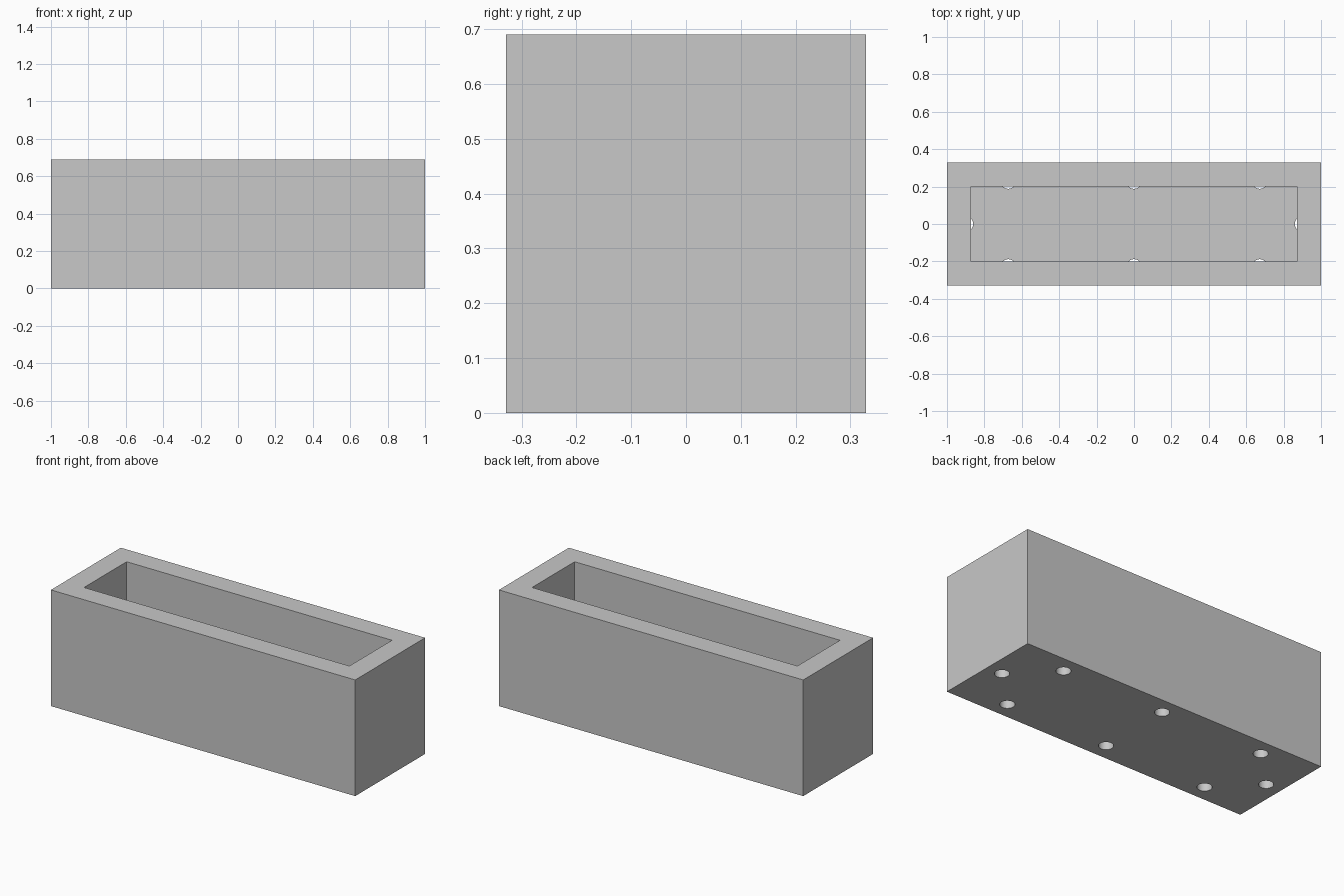
import bpy
import bmesh
from mathutils import Matrix, Vector

if "Cube" in bpy.data.objects:
    bpy.data.objects.remove(bpy.data.objects["Cube"])

HALF_X, HALF_Y, HEIGHT = 1.0, 0.328, 0.69
WALL, FLOOR = 0.128, 0.128
HOLE_RADIUS, HOLE_INSET = 0.04, 0.1

stone = bpy.data.materials.new("light grey")
stone.use_nodes = True
colour = (0.58, 0.58, 0.58, 1)
stone.diffuse_color = colour
stone.node_tree.nodes["Principled BSDF"].inputs["Base Color"].default_value = colour


def make_object(name, bm):
    mesh = bpy.data.meshes.new(name)
    bm.to_mesh(mesh)
    bm.free()
    mesh.materials.append(stone)
    obj = bpy.data.objects.new(name, mesh)
    bpy.context.collection.objects.link(obj)
    return obj


# Trough: a block whose top is inset and pushed down to the floor
bm = bmesh.new()
bmesh.ops.create_cube(bm, size=2)
bmesh.ops.scale(bm, vec=(HALF_X, HALF_Y, HEIGHT / 2), verts=bm.verts)
bmesh.ops.translate(bm, vec=(0, 0, HEIGHT / 2), verts=bm.verts)
top = max(bm.faces, key=lambda f: f.calc_center_median().z)
bmesh.ops.inset_region(bm, faces=[top], thickness=WALL, use_even_offset=True)
cavity = bmesh.ops.extrude_discrete_faces(bm, faces=[top])["faces"][0]
bmesh.ops.translate(bm, vec=(0, 0, FLOOR - HEIGHT), verts=cavity.verts)
planter = make_object("planter_trough", bm)

# Drain holes: three along each long wall, one at each end
hole_y = HALF_Y - HOLE_INSET
centres = [(x, side * hole_y) for x in (-0.672, 0, 0.672) for side in (-1, 1)]
centres += [(side * (HALF_X - HOLE_INSET), 0) for side in (-1, 1)]

bm = bmesh.new()
for x, y in centres:
    bmesh.ops.create_cone(
        bm, cap_ends=True, segments=32, radius1=HOLE_RADIUS, radius2=HOLE_RADIUS,
        depth=0.24, matrix=Matrix.Translation(Vector((x, y, 0.02))))
cutter = make_object("drain_hole_cutter", bm)
cutter.hide_render = True

drill = planter.modifiers.new("drain_holes", "BOOLEAN")
drill.operation = "DIFFERENCE"
drill.solver = "EXACT"
drill.object = cutter

bpy.ops.object.select_all(action="DESELECT")
planter.select_set(True)
bpy.context.view_layer.objects.active = planter
bpy.ops.object.modifier_apply(modifier=drill.name)
bpy.data.objects.remove(cutter)
bpy.ops.object.shade_smooth_by_angle()
